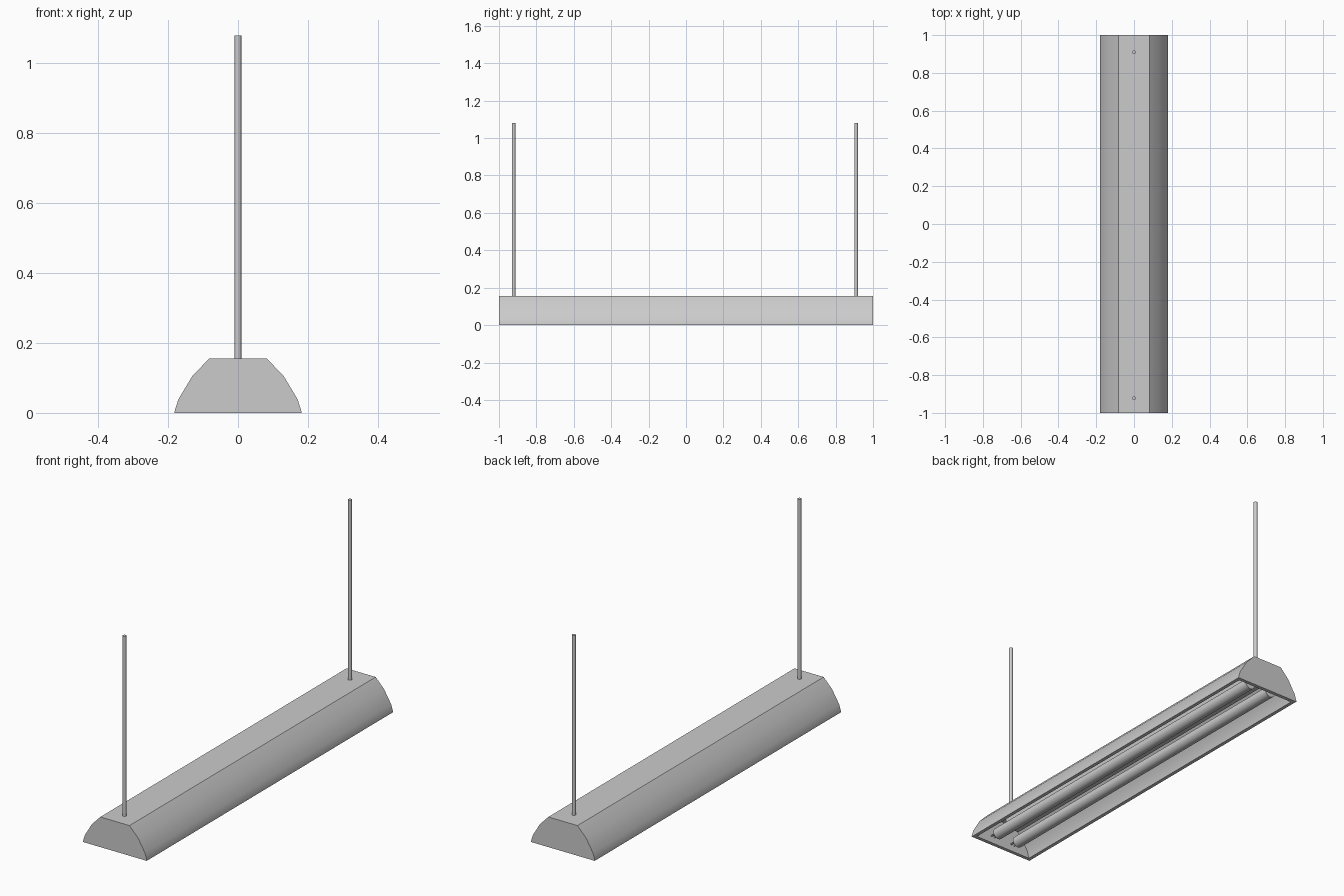
import bpy, bmesh, math

if "Cube" in bpy.data.objects:
    bpy.data.objects.remove(bpy.data.objects["Cube"])

# Half cross-section of the shade, from rim to top
HALF = [(0.181, 0.0), (0.181, 0.006), (0.171, 0.038), (0.131, 0.105), (0.083, 0.155)]
INNER = [(0.163, 0.0), (0.154, 0.035), (0.117, 0.095), (0.076, 0.138)]


def mirrored(half):
    return half + [(-x, z) for x, z in reversed(half)]


def extrude_profile(name, pts, y0, y1):
    bm = bmesh.new()
    face = bm.faces.new([bm.verts.new((x, y0, z)) for x, z in pts])
    res = bmesh.ops.extrude_face_region(bm, geom=[face])
    verts = [g for g in res["geom"] if isinstance(g, bmesh.types.BMVert)]
    bmesh.ops.translate(bm, verts=verts, vec=(0, y1 - y0, 0))
    bmesh.ops.recalc_face_normals(bm, faces=bm.faces)
    me = bpy.data.meshes.new(name)
    bm.to_mesh(me)
    bm.free()
    ob = bpy.data.objects.new(name, me)
    bpy.context.collection.objects.link(ob)
    smooth(ob)
    return ob


def smooth(ob):
    bpy.ops.object.select_all(action='DESELECT')
    ob.select_set(True)
    bpy.context.view_layer.objects.active = ob
    bpy.ops.object.shade_smooth_by_angle(angle=math.radians(30))


def cylinder(name, r, depth, loc, sides, along_y=False):
    rot = (math.pi / 2, 0, 0) if along_y else (0, 0, 0)
    bpy.ops.mesh.primitive_cylinder_add(vertices=sides, radius=r, depth=depth,
                                        location=loc, rotation=rot)
    ob = bpy.context.object
    ob.name = name
    smooth(ob)


# Hollow shade: outer profile and inner profile joined at the rim
extrude_profile("shade", mirrored(HALF) + list(reversed(mirrored(INNER))), -0.982, 0.982)

# End caps
for s, side in ((-1, "front"), (1, "back")):
    extrude_profile(side + "_end_cap", mirrored(HALF), s * 0.982, s * 1.0)

# Ballast cover under the ceiling, between the lamps
extrude_profile("ballast_cover", mirrored([(0.035, 0.065), (0.045, 0.139)]), -0.91, 0.91)

# Two lamps with their pins reaching the end caps
for sx, side in ((-1, "left"), (1, "right")):
    cylinder(side + "_lamp", 0.029, 1.89, (sx * 0.062, 0, 0.036), 24, True)
    for sy in (-1, 1):
        for dx in (-0.01, 0.01):
            cylinder(side + "_lamp_pin", 0.004, 0.042,
                     (sx * 0.062 + dx, sy * 0.963, 0.036), 8, True)

# Hanging rods
for y, side in ((-0.922, "front"), (0.91, "back")):
    cylinder(side + "_hanging_rod", 0.0095, 0.93, (0, y, 0.615), 16)
